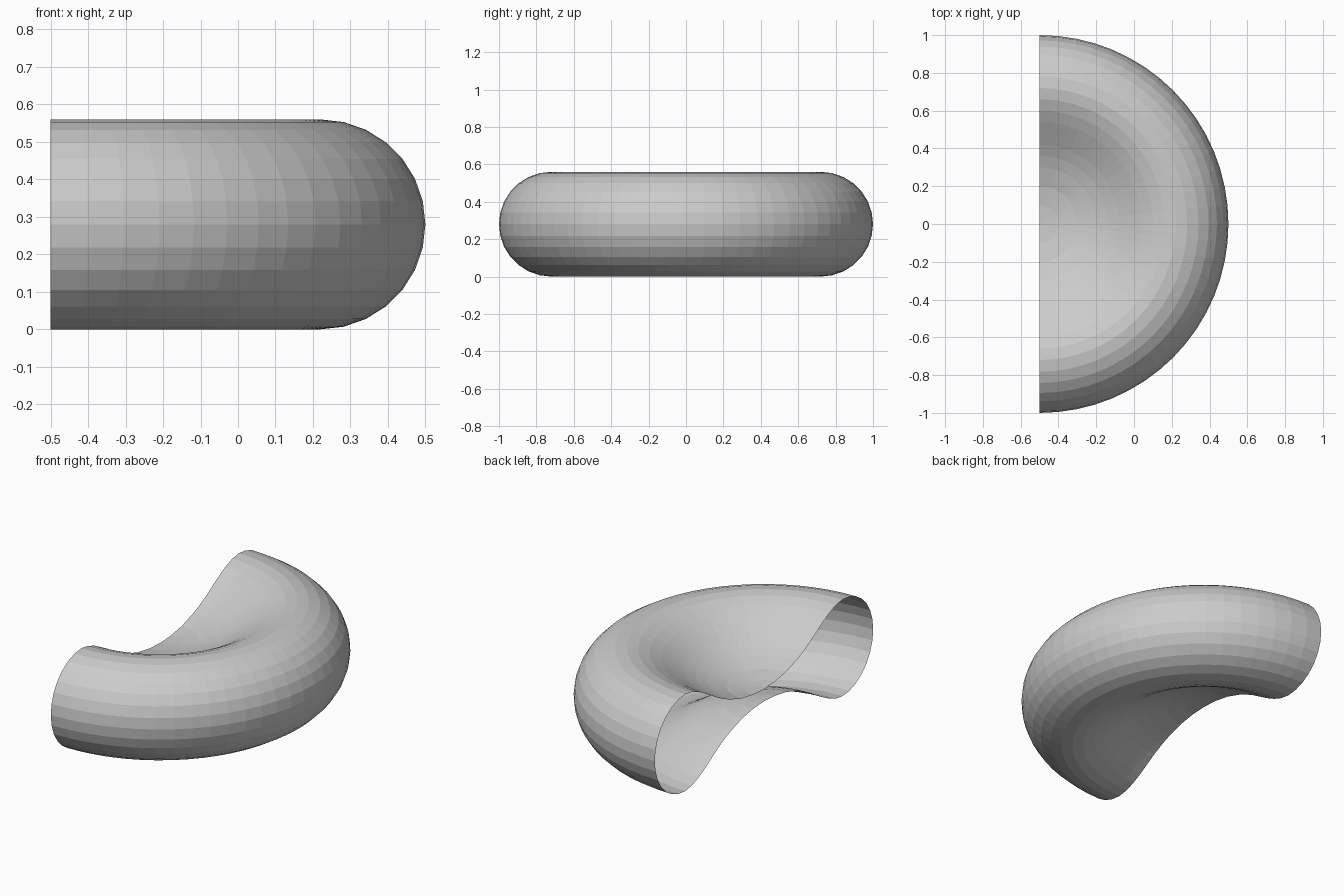
import bpy, bmesh
from math import sin, cos, pi

if "Cube" in bpy.data.objects:
    bpy.data.objects.remove(bpy.data.objects["Cube"])

CUT_X = -0.5      # plane of the open cut
MID_Z = 0.28      # mid height of the disc
SEGMENTS = 32     # steps around the half turn
RIM = 0.28        # radius of the rounded rim

# Dimple profile: (distance from axis, half thickness)
dimple = [(0, .035), (.1, .041), (.2, .058), (.3, .09), (.36, .115), (.42, .146),
          (.48, .182), (.54, .218), (.6, .249), (.66, .271)]
# Round rim from top to equator
rim = [(1 - RIM + RIM * sin(a), RIM * cos(a))
       for a in (pi / 2 * i / 7 for i in range(8))]
upper = dimple + rim
profile = upper + [(r, -h) for r, h in reversed(upper[:-1])]

# Half of a biconcave disc: profile spun half a turn, left open at the cut
bm = bmesh.new()
verts = [bm.verts.new((CUT_X, -r, MID_Z + h)) for r, h in profile]
edges = [bm.edges.new(pair) for pair in zip(verts, verts[1:])]
bmesh.ops.spin(bm, geom=verts + edges, cent=(CUT_X, 0, 0), axis=(0, 0, 1),
               angle=pi, steps=SEGMENTS)
bmesh.ops.remove_doubles(bm, verts=bm.verts, dist=1e-4)
bmesh.ops.recalc_face_normals(bm, faces=bm.faces)

# Make sure the top of the shell faces outward
top = max(bm.faces, key=lambda f: f.calc_center_median().z)
if top.normal.z < 0:
    bmesh.ops.reverse_faces(bm, faces=bm.faces)

mesh = bpy.data.meshes.new("half_biconcave_disc")
bm.to_mesh(mesh)
bm.free()
bpy.context.collection.objects.link(bpy.data.objects.new("half_biconcave_disc", mesh))
